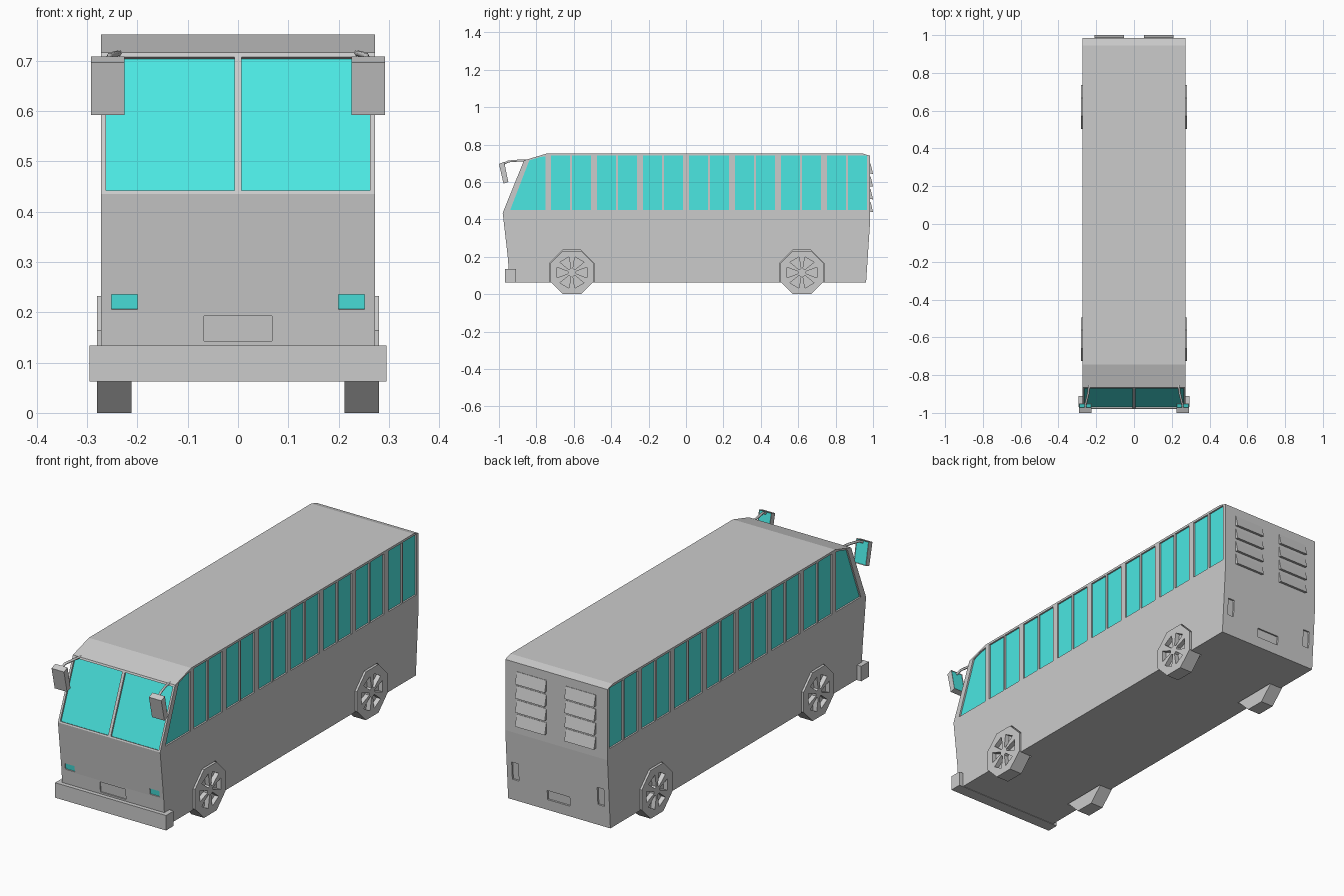
import bpy, bmesh, math
from mathutils import Vector as V

if "Cube" in bpy.data.objects:
    bpy.data.objects.remove(bpy.data.objects["Cube"])

def material(name, col):
    m = bpy.data.materials.new(name)
    m.diffuse_color = (*col, 1)
    m.use_nodes = True
    m.node_tree.nodes["Principled BSDF"].inputs["Base Color"].default_value = m.diffuse_color
    return m

MATS = [material("grey_paint", (0.6, 0.6, 0.6)), material("cyan_glass", (0.07, 0.8, 0.76))]
W = 0.272  # half width of body

def make(name, bm):
    bmesh.ops.recalc_face_normals(bm, faces=bm.faces)
    me = bpy.data.meshes.new(name)
    bm.to_mesh(me)
    bm.free()
    for m in MATS:
        me.materials.append(m)
    ob = bpy.data.objects.new(name, me)
    bpy.context.collection.objects.link(ob)
    return ob

def prism(bm, pts, vec, cap=0):
    """Extrude a polygon along vec; the far cap gets its own material."""
    a = [bm.verts.new(p) for p in pts]
    b = [bm.verts.new(V(p) + V(vec)) for p in pts]
    bm.faces.new(a)
    bm.faces.new(b).material_index = cap
    n = len(a)
    for i in range(n):
        bm.faces.new((a[i], a[(i + 1) % n], b[(i + 1) % n], b[i]))

def recess(bm, pts, n, depth, glass=0, out=0.01):
    """Add a cutter that sinks a panel into a surface with normal n."""
    n = V(n).normalized()
    prism(bm, [V(p) + n * out for p in pts], -n * (depth + out), glass)

def cut(ob, bm):
    cutter = make("cutter", bm)
    cutter.hide_render = True
    mod = ob.modifiers.new("cut", 'BOOLEAN')
    mod.operation, mod.solver, mod.object = 'DIFFERENCE', 'EXACT', cutter
    bpy.context.view_layer.objects.active = ob
    bpy.ops.object.modifier_apply(modifier=mod.name)
    bpy.data.objects.remove(cutter)

def box(name, x0, x1, y0, y1, z0, z1):
    bm = bmesh.new()
    prism(bm, [(x0, y0, z0), (x1, y0, z0), (x1, y1, z0), (x0, y1, z0)], (0, 0, z1 - z0))
    return make(name, bm)

def octagon(x, y, r):
    return [(x, y + r * math.cos(math.pi / 8 + k * math.pi / 4),
             0.116 + r * math.sin(math.pi / 8 + k * math.pi / 4)) for k in range(8)]

def on_slope(x0, x1, z0, z1, lo, hi):
    """Rectangle lying on the sloped body surface between profile points lo and hi."""
    y = lambda z: lo[0] + (hi[0] - lo[0]) * (z - lo[1]) / (hi[1] - lo[1])
    return [(x0, y(z0), z0), (x1, y(z0), z0), (x1, y(z1), z1), (x0, y(z1), z1)]

def slope_normal(lo, hi, sign):
    return (0, sign * (hi[1] - lo[1]), -sign * (hi[0] - lo[0]))

# Body: side profile (y, z) extruded across the width
F0, F1, F2, F3 = (-0.943, 0.064), (-0.953, 0.2), (-0.98, 0.435), (-0.866, 0.716)
R0, R1 = (0.963, 0.064), (0.985, 0.4)
profile = [F0, F1, F2, F3, (-0.745, 0.752), (0.945, 0.752), (0.985, 0.74), R1, R0]
bm = bmesh.new()
prism(bm, [(-W, y, z) for y, z in profile], (2 * W, 0, 0))
body = make("bus_body", bm)

# Sunken windows, lights, plates and wheel arches
WHEEL_Y = (-0.61, 0.62)
c = bmesh.new()
for s in (1, -1):
    # side windows: slanted cab pane and seven pairs
    panes = [[(-0.94, 0.45), (-0.75, 0.45), (-0.75, 0.738), (-0.785, 0.732), (-0.838, 0.715)]]
    for i in range(7):
        for off in (0, 0.112):
            y = -0.722 + 0.246 * i + off
            panes.append([(y, 0.45), (y + 0.102, 0.45), (y + 0.102, 0.741), (y, 0.741)])
    for p in panes:
        recess(c, [(s * W, y, z) for y, z in p], (s, 0, 0), 0.008, 1)
    # windscreen halves and headlights
    recess(c, on_slope(s * 0.007, s * 0.262, 0.442, 0.707, F2, F3), slope_normal(F2, F3, -1), 0.008, 1)
    recess(c, on_slope(s * 0.2, s * 0.251, 0.206, 0.235, F1, F2), slope_normal(F1, F2, -1), 0.004, 1)
    # tail lights
    recess(c, on_slope(s * 0.21, s * 0.245, 0.165, 0.25, R0, R1), slope_normal(R0, R1, 1), 0.008)
    # wheel arches
    for y in WHEEL_Y:
        recess(c, octagon(s * W, y, 0.129), (s, 0, 0), 0.065, out=0.02)
# number plate recesses
recess(c, on_slope(-0.068, 0.068, 0.143, 0.193, F0, F1), slope_normal(F0, F1, -1), 0.005)
recess(c, on_slope(-0.06, 0.06, 0.115, 0.16, R0, R1), slope_normal(R0, R1, 1), 0.008)
cut(body, c)

# Front bumper
box("front_bumper", -0.295, 0.295, -0.968, -0.91, 0.062, 0.134)

for s, side in ((1, "right"), (-1, "left")):
    # Octagonal wheels with six wedge-shaped openings
    for y, end in zip(WHEEL_Y, ("front", "rear")):
        bm = bmesh.new()
        prism(bm, octagon(s * 0.212, y, 0.1255), (s * 0.068, 0, 0))
        wheel = make(f"{end}_{side}_wheel", bm)
        c = bmesh.new()
        for k in range(6):
            a = k * math.pi / 3
            u, v = V((0, math.cos(a), math.sin(a))), V((0, -math.sin(a), math.cos(a)))
            o = V((s * 0.28, y, 0.116))
            recess(c, [o + u * r + v * w for r, w in
                       ((0.022, -0.006), (0.08, -0.028), (0.08, 0.028), (0.022, 0.006))],
                   (s, 0, 0), 0.022)
        cut(wheel, c)

    # Tilted wing mirror with glass on the rear face
    bm = bmesh.new()
    prism(bm, [(s * 0.226, y, z) for y, z in
               ((-1.0, 0.697), (-0.972, 0.708), (-0.95, 0.6), (-0.976, 0.592))], (s * 0.066, 0, 0))
    bm.normal_update()
    bmesh.ops.recalc_face_normals(bm, faces=bm.faces)
    back = [f for f in bm.faces if f.normal.y > 0.8]
    bmesh.ops.inset_region(bm, faces=back, thickness=0.004, depth=-0.002)
    for f in back:
        f.material_index = 1
    make(f"{side}_mirror", bm)

    # Curved mirror arm
    cu = bpy.data.curves.new(f"{side}_mirror_arm", 'CURVE')
    cu.dimensions, cu.bevel_depth, cu.bevel_resolution, cu.use_fill_caps = '3D', 0.006, 1, True
    path = [(0.235, -0.85, 0.715), (0.243, -0.9, 0.714), (0.255, -0.95, 0.71), (0.259, -0.98, 0.695)]
    sp = cu.splines.new('POLY')
    sp.points.add(len(path) - 1)
    for p, (x, y, z) in zip(sp.points, path):
        p.co = (s * x, y, z, 1)
    cu.materials.append(MATS[0])
    arm = bpy.data.objects.new(f"{side}_mirror_arm", cu)
    bpy.context.collection.objects.link(arm)
    bpy.ops.object.select_all(action='DESELECT')
    arm.select_set(True)
    bpy.context.view_layer.objects.active = arm
    bpy.ops.object.convert(target='MESH')

    # Rear louvres: four wedge slats per side
    bm = bmesh.new()
    for i in range(4):
        zt = 0.698 - 0.068 * i
        prism(bm, [(s * 0.052, y, z) for y, z in
                   ((0.98, zt), (0.987, zt), (1.0, zt - 0.055), (0.98, zt - 0.052))], (s * 0.158, 0, 0))
    make(f"{side}_rear_louvres", bm)
